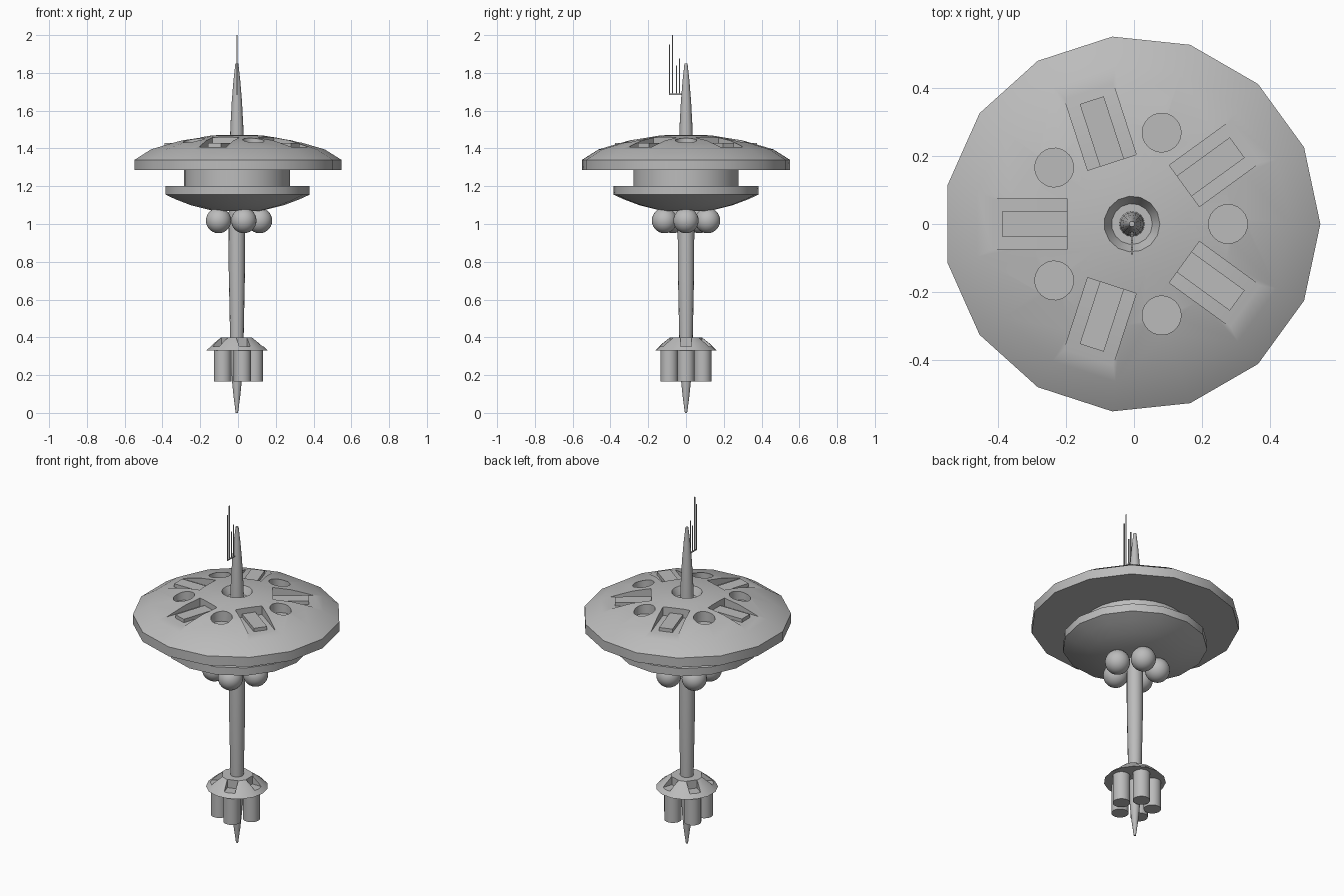
import bpy, bmesh
from math import tau, radians
from mathutils import Matrix, Vector

cube = bpy.data.objects.get("Cube")
if cube:
    bpy.data.objects.remove(cube, do_unlink=True)

AXIS = Matrix.Translation((-0.006, 0, 0))
FIFTH = tau / 5

grey = bpy.data.materials.new("station grey")
grey.use_nodes = True
grey.diffuse_color = (0.5, 0.5, 0.5, 1)
grey.node_tree.nodes["Principled BSDF"].inputs["Base Color"].default_value = (0.5, 0.5, 0.5, 1)


def finish(name, bm):
    bmesh.ops.recalc_face_normals(bm, faces=bm.faces)
    mesh = bpy.data.meshes.new(name)
    bm.to_mesh(mesh)
    bm.free()
    mesh.materials.append(grey)
    obj = bpy.data.objects.new(name, mesh)
    bpy.context.collection.objects.link(obj)
    return obj


def smooth(obj):
    bpy.ops.object.select_all(action='DESELECT')
    obj.select_set(True)
    bpy.context.view_layer.objects.active = obj
    bpy.ops.object.shade_smooth_by_angle(angle=radians(32))


def lathe(name, profile, sides):
    """Spin (radius, height) points, starting and ending on the axis."""
    bm = bmesh.new()
    verts = [bm.verts.new((r, 0, z)) for r, z in profile]
    edges = [bm.edges.new(pair) for pair in zip(verts, verts[1:])]
    bmesh.ops.spin(bm, geom=verts + edges, cent=(0, 0, 0), axis=(0, 0, 1),
                   angle=tau, steps=sides, use_merge=True)
    bmesh.ops.remove_doubles(bm, verts=bm.verts, dist=1e-4)
    bm.transform(AXIS)
    return finish(name, bm)


def box(bm, x0, x1, half_width, z0, z1, angle):
    size = Matrix.Diagonal((x1 - x0, half_width * 2, z1 - z0, 1))
    place = Matrix.Translation(((x0 + x1) / 2, 0, (z0 + z1) / 2))
    bmesh.ops.create_cube(bm, size=1, matrix=AXIS @ Matrix.Rotation(angle, 4, 'Z') @ place @ size)


def tube(bm, x, y, radius, z0, z1, angle=0, sides=24):
    place = Matrix.Translation((x, y, (z0 + z1) / 2))
    bmesh.ops.create_cone(bm, cap_ends=True, segments=sides, radius1=radius, radius2=radius,
                          depth=z1 - z0, matrix=AXIS @ Matrix.Rotation(angle, 4, 'Z') @ place)


def carve(obj, cutter):
    mod = obj.modifiers.new("carve", 'BOOLEAN')
    mod.operation, mod.solver, mod.object = 'DIFFERENCE', 'EXACT', cutter
    cutter.hide_render = True
    bpy.context.view_layer.objects.active = obj
    bpy.ops.object.modifier_apply(modifier=mod.name)
    bpy.data.objects.remove(cutter, do_unlink=True)


# Main saucer with a funnel around the mast
saucer = lathe("saucer", [(0, 1.285), (0.553, 1.285), (0.553, 1.34), (0.465, 1.395),
                          (0.3, 1.443), (0.14, 1.468), (0.082, 1.472), (0.06, 1.43),
                          (0, 1.43)], 15)

# Five launch bays and five round wells cut in the saucer
bays, wells, pads = bmesh.new(), bmesh.new(), bmesh.new()
for i in range(5):
    bay_angle = (i + 0.5) * FIFTH
    box(bays, 0.19, 0.6, 0.075, 1.408, 1.6, bay_angle)
    box(pads, 0.185, 0.382, 0.037, 1.40, 1.428, bay_angle)
    tube(wells, 0.282, 0, 0.057, 1.395, 1.6, i * FIFTH)
carve(saucer, finish("bay_cutter", bays))
carve(saucer, finish("well_cutter", wells))
smooth(saucer)
finish("bay_pads", pads)

# Neck and lower saucer
smooth(lathe("neck", [(0, 1.19), (0.28, 1.19), (0.28, 1.29), (0, 1.29)], 30))
smooth(lathe("lower_saucer", [(0, 1.07), (0.13, 1.07), (0.25, 1.1), (0.33, 1.13),
                              (0.385, 1.155), (0.385, 1.2), (0, 1.2)], 15))

# Central mast, from the bottom spike to the top spire
smooth(lathe("mast", [(0, 0), (0.006, 0), (0.018, 0.09), (0.026, 0.17), (0.036, 0.4),
                      (0.043, 0.75), (0.044, 1.0), (0.037, 1.43), (0.034, 1.52),
                      (0.027, 1.65), (0.018, 1.76), (0.008, 1.85), (0, 1.85)], 16))

# Storage spheres under the lower saucer
spheres = bmesh.new()
for i in range(5):
    bmesh.ops.create_uvsphere(spheres, u_segments=24, v_segments=14, radius=0.067,
                              matrix=AXIS @ Matrix.Rotation(i * FIFTH, 4, 'Z')
                              @ Matrix.Translation((0.12, 0, 1.018)))
smooth(finish("storage_spheres", spheres))

# Notched collar with its five engine tubes
collar = lathe("collar", [(0, 0.33), (0.165, 0.33), (0.125, 0.368), (0.085, 0.4), (0, 0.4)], 15)
notches, engines = bmesh.new(), bmesh.new()
for i in range(5):
    box(notches, 0.078, 0.25, 0.03, 0.352, 0.5, i * FIFTH)
    tube(engines, 0.093, 0, 0.046, 0.165, 0.335, i * FIFTH)
carve(collar, finish("notch_cutter", notches))
smooth(collar)
smooth(finish("engine_tubes", engines))

# Antenna rods on a thin bracket beside the spire
antenna = bmesh.new()
for y, top in ((-0.088, 1.95), (-0.072, 2.0), (-0.051, 1.84), (-0.034, 1.875)):
    tube(antenna, 0, y, 0.003, 1.685, top, sides=8)
box(antenna, 0.015, 0.09, 0.003, 1.684, 1.69, -tau / 4)
finish("antenna", antenna)
